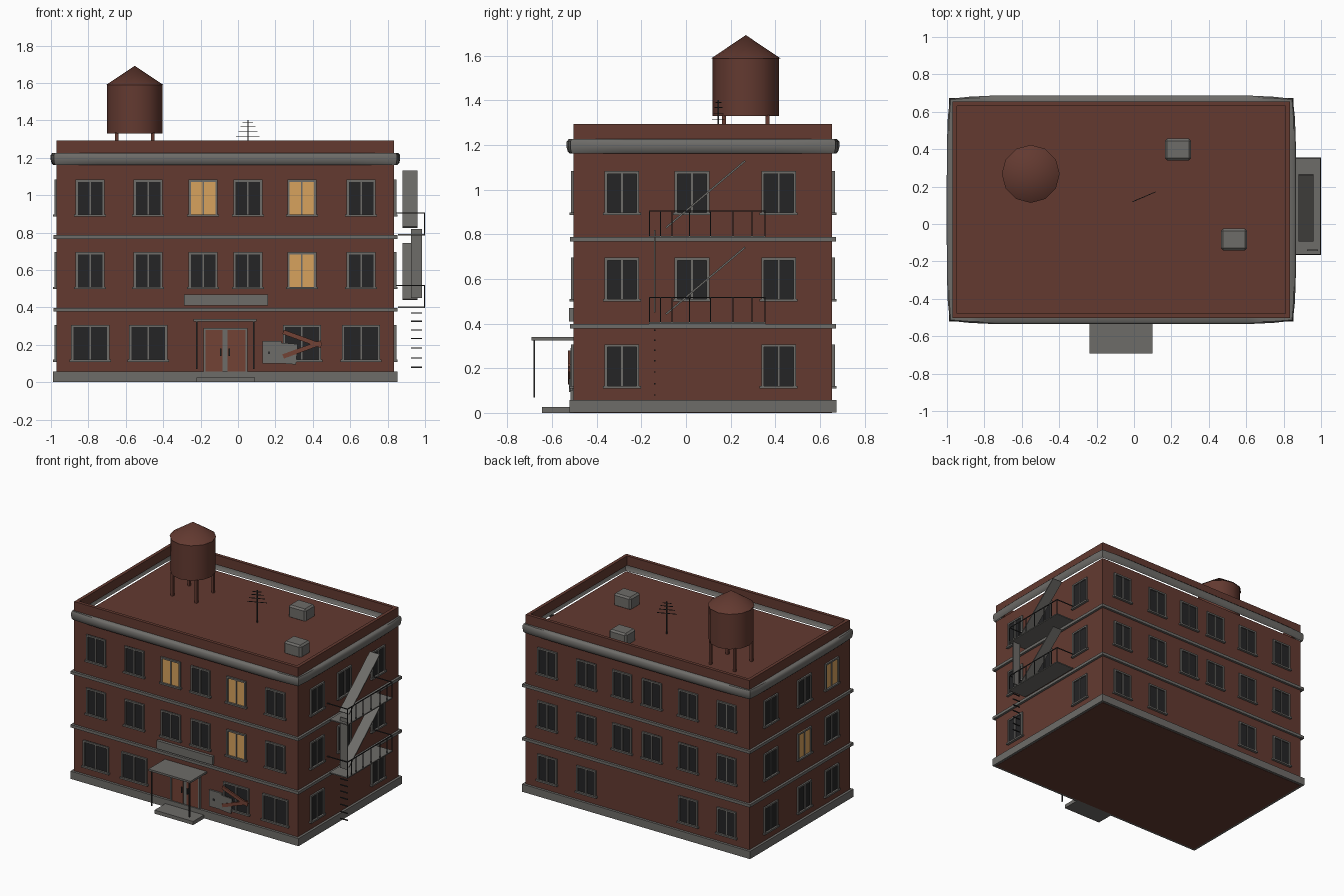
import bpy, bmesh, math
from mathutils import Matrix, Vector

if "Cube" in bpy.data.objects:
    bpy.data.objects.remove(bpy.data.objects["Cube"])


def material(name, rgb):
    m = bpy.data.materials.new(name)
    m.diffuse_color = (*rgb, 1)
    m.use_nodes = True
    m.node_tree.nodes["Principled BSDF"].inputs["Base Color"].default_value = m.diffuse_color
    return m


BRICK = material("brick red", (0.125, 0.042, 0.030))
STONE = material("stone grey", (0.155, 0.150, 0.140))
GLASS = material("dark glass", (0.018, 0.018, 0.019))
LIT = material("lit window", (0.68, 0.36, 0.11))
WOOD = material("door wood", (0.17, 0.055, 0.035))
METAL = material("dark metal", (0.03, 0.03, 0.03))

# Body limits
X0, X1, Y0, Y1 = -0.97, 0.835, -0.503, 0.655
CX, CY = (X0 + X1) / 2, (Y0 + Y1) / 2
ROOF = 1.165


def finish(name, bm, mat, smooth=None):
    me = bpy.data.meshes.new(name)
    bm.to_mesh(me)
    bm.free()
    me.materials.append(mat)
    ob = bpy.data.objects.new(name, me)
    bpy.context.collection.objects.link(ob)
    if smooth:
        bpy.ops.object.select_all(action='DESELECT')
        ob.select_set(True)
        bpy.context.view_layer.objects.active = ob
        bpy.ops.object.shade_smooth_by_angle(angle=math.radians(smooth))
    return ob


def add_box(bm, b, rot=None):
    x0, x1, y0, y1, z0, z1 = b
    size = Matrix.Diagonal((abs(x1 - x0), abs(y1 - y0), abs(z1 - z0), 1))
    mid = Matrix.Translation(((x0 + x1) / 2, (y0 + y1) / 2, (z0 + z1) / 2))
    bmesh.ops.create_cube(bm, size=1, matrix=mid @ (rot or Matrix()) @ size)


def boxes(name, mat, items, rot=None):
    bm = bmesh.new()
    for b in items:
        add_box(bm, b, rot)
    return finish(name, bm, mat)


def grown(g, z0, z1):
    return (X0 - g, X1 + g, Y0 - g, Y1 + g, z0, z1)


# Main masses
boxes("walls", BRICK, [grown(0, 0, ROOF)])
boxes("plinth", STONE, [grown(0.018, 0.002, 0.058)])
boxes("floor_bands", STONE, [grown(0.017, 0.377, 0.398), grown(0.017, 0.767, 0.788)])
T = 0.024
boxes("parapet", BRICK, [(X0, X1, Y0, Y0 + T, 1.224, 1.293), (X0, X1, Y1 - T, Y1, 1.224, 1.293),
                         (X0, X0 + T, Y0 + T, Y1 - T, 1.224, 1.293),
                         (X1 - T, X1, Y0 + T, Y1 - T, 1.224, 1.293)])

# Cornice: sheet that bows out from the wall and tapers to the corners
HX, HY = (X1 - X0) / 2, (Y1 - Y0) / 2
quarter = [(1, 0, 1, 0), (1, 0.6, 0.95, 0), (1, 0.85, 0.8, 0), (1, 1, 0.45, 0.45),
           (0.9, 1, 0, 0.8), (0.75, 1, 0, 1), (0, 1, 0, 1)]
loop = []
for q, (sx, sy) in enumerate([(1, 1), (-1, 1), (-1, -1), (1, -1)]):
    pts = [(sx * a * HX, sy * b * HY, sx * c, sy * d) for a, b, c, d in quarter]
    loop += (pts[::-1] if q % 2 else pts)[:-1]
bm = bmesh.new()
rings = []
for d, z in [(-0.012, 1.226), (0.022, 1.226), (0.032, 1.215), (0.032, 1.19), (0.027, 1.172), (0.018, 1.162)]:
    rings.append([bm.verts.new((CX + x + nx * d, CY + y + ny * d, z)) for x, y, nx, ny in loop])
for a, b in zip(rings, rings[1:]):
    for i in range(len(a)):
        j = (i + 1) % len(a)
        bm.faces.new((a[i], b[i], b[j], a[j]))
finish("cornice", bm, STONE, 50)


# Windows: u runs along the wall, d is the distance out from it
def on_wall(side, u0, u1, d0, d1, z0, z1):
    if side == "front":
        return (u0, u1, Y0 - d1, Y0 - d0, z0, z1)
    if side == "back":
        return (u0, u1, Y1 + d0, Y1 + d1, z0, z1)
    if side == "left":
        return (X0 - d1, X0 - d0, u0, u1, z0, z1)
    return (X1 + d0, X1 + d1, u0, u1, z0, z1)


frames, dark, lit = [], [], []


def window(side, u, w, z0, z1, is_lit):
    h, f = w / 2, 0.012
    (lit if is_lit else dark).append(on_wall(side, u - h + f, u + h - f, -0.004, 0.004, z0, z1))
    for a, b, c, d, out in [(-h, -h + f, z0, z1, 0.012), (h - f, h, z0, z1, 0.012),
                            (-0.004, 0.004, z0, z1, 0.009), (-h, h, z1 - f, z1, 0.012),
                            (-h - 0.008, h + 0.008, z0 - 0.004, z0 + 0.008, 0.018)]:
        frames.append(on_wall(side, u + a, u + b, -0.004, out, c, d))


LONG = [-0.79, -0.48, -0.187, 0.053, 0.342, 0.658]
SHORT = [-0.287, 0.027, 0.415]
LIT_AT = {("front", 2, 2), ("front", 2, 4), ("front", 1, 4), ("left", 2, 0), ("left", 1, 1)}
for side in ("front", "back", "left", "right"):
    long_wall = side in ("front", "back")
    for fl, z in enumerate((0.113, 0.502, 0.89)):
        for i, u in enumerate(LONG if long_wall else SHORT):
            if fl == 0 and ((long_wall and i in (2, 3)) or (side == "right" and i == 1)):
                continue
            w = 0.205 if side == "front" and fl == 0 else 0.155
            window(side, u, w, z, z + 0.193, (side, fl, i) in LIT_AT)
boxes("window_frames", STONE, frames)
boxes("dark_panes", GLASS, dark)
boxes("lit_panes", LIT, lit)

# Entrance
boxes("door_frame", STONE, [(-0.185, -0.173, Y0 - 0.014, Y0, 0.03, 0.29), (0.04, 0.052, Y0 - 0.014, Y0, 0.03, 0.29),
                            (-0.185, 0.052, Y0 - 0.014, Y0, 0.278, 0.29), (-0.083, -0.055, Y0 - 0.008, Y0, 0.05, 0.278)])
boxes("doors", WOOD, [(-0.173, -0.083, Y0 - 0.01, Y0, 0.05, 0.278), (-0.055, 0.04, Y0 - 0.01, Y0, 0.05, 0.278)])
boxes("door_handles", METAL, [(x, x + 0.008, Y0 - 0.02, Y0, 0.14, 0.18) for x in (-0.095, -0.05)])
boxes("door_step", STONE, [(-0.222, 0.09, -0.645, Y0, 0, 0.026)])
boxes("canopy", STONE, [(-0.238, 0.1, -0.692, Y0, 0.325, 0.339)])
boxes("canopy_posts", METAL, [(x - 0.004, x + 0.004, -0.684, -0.676, 0.07, 0.326) for x in (-0.22, 0.085)])
boxes("sign_board", STONE, [(-0.29, 0.16, Y0 - 0.022, Y0, 0.41, 0.47)])

# Boards over the broken window and notices beside it
for n, (z, ang) in enumerate([(0.175, -20), (0.232, 20)]):
    boxes("window_plank_%d" % (n + 1), WOOD, [(0.235, 0.452, Y0 - 0.026, Y0 - 0.014, z - 0.012, z + 0.012)],
          Matrix.Rotation(math.radians(ang), 4, 'Y'))
boxes("notice_left", STONE, [(0.13, 0.232, Y0 - 0.016, Y0 - 0.004, 0.1, 0.22)])
boxes("notice_right", STONE, [(0.225, 0.315, Y0 - 0.022, Y0 - 0.014, 0.098, 0.208)], Matrix.Rotation(0.08, 4, 'Y'))
boxes("notice_mark", METAL, [(0.16, 0.172, Y0 - 0.018, Y0 - 0.01, 0.15, 0.165)])

# Fire escape: two platforms with railings and sloping stairs
for n, z in enumerate((0.398, 0.785)):
    boxes("escape_platform_%d" % (n + 1), STONE, [(X1 + 0.02, 1.0, -0.165, 0.355, z, z + 0.008)])
    r = 0.0025
    rail = [(1 - 2 * r, 1, -0.165, 0.355, z + 0.116, z + 0.122)]
    for y in (-0.163, 0.353):
        rail.append((X1, 1, y - r, y + r, z + 0.116, z + 0.122))
    for y in (-0.163, -0.115, -0.062, 0.015, 0.11, 0.21, 0.295, 0.353):
        rail.append((1 - 2 * r, 1, y - r, y + r, z, z + 0.12))
    boxes("escape_railing_%d" % (n + 1), METAL, rail)
    zm, length = z + 0.194, math.hypot(0.355, 0.3)
    boxes("escape_stair_%d" % (n + 1), STONE, [(0.88, 0.96, 0.0875 - length / 2, 0.0875 + length / 2, zm - 0.004, zm + 0.004)],
          Matrix.Rotation(math.atan2(0.3, 0.355), 4, 'X'))
boxes("escape_panel", STONE, [(0.925, 0.985, -0.144, -0.136, 0.45, 0.82)])
boxes("ladder_rungs", METAL, [(0.925, 0.985, -0.144, -0.136, z - 0.003, z + 0.003)
                              for z in (0.08, 0.13, 0.183, 0.233, 0.28, 0.326, 0.37)])

# Water tank
TX, TY = -0.552, 0.268


def cone(name, r1, r2, z0, z1, smooth):
    bm = bmesh.new()
    bmesh.ops.create_cone(bm, cap_ends=True, segments=12, radius1=r1, radius2=r2, depth=z1 - z0,
                          matrix=Matrix.Translation((TX, TY, (z0 + z1) / 2)))
    return finish(name, bm, BRICK, smooth)


cone("tank_body", 0.149, 0.149, 1.33, 1.59, 35)
cone("tank_roof", 0.155, 0.0, 1.588, 1.692, 20)
boxes("tank_legs", BRICK, [(TX + a - 0.009, TX + a + 0.009, TY + b - 0.009, TY + b + 0.009, ROOF, 1.335)
                           for a in (-0.097, 0.097) for b in (-0.097, 0.097)])

# Roof vents with bevelled edges
for n, (x, y) in enumerate([(0.235, 0.398), (0.535, -0.083)]):
    ob = boxes("roof_vent_%d" % (n + 1), STONE, [(x - 0.07, x + 0.07, y - 0.058, y + 0.058, ROOF - 0.01, 1.25)])
    bev = ob.modifiers.new("bevel", 'BEVEL')
    bev.width = 0.012
    bev.segments = 1

# Aerial
AX, AY = 0.053, 0.145
boxes("aerial_mast", METAL, [(AX - 0.003, AX + 0.003, AY - 0.003, AY + 0.003, ROOF, 1.402)])
boxes("aerial_bars", METAL, [(AX - l, AX + l, AY - 0.002, AY + 0.002, z - 0.002, z + 0.002)
                             for l, z in ((0.067, 1.315), (0.054, 1.342), (0.042, 1.368), (0.03, 1.39))],
      Matrix.Rotation(math.radians(23), 4, 'Z'))
